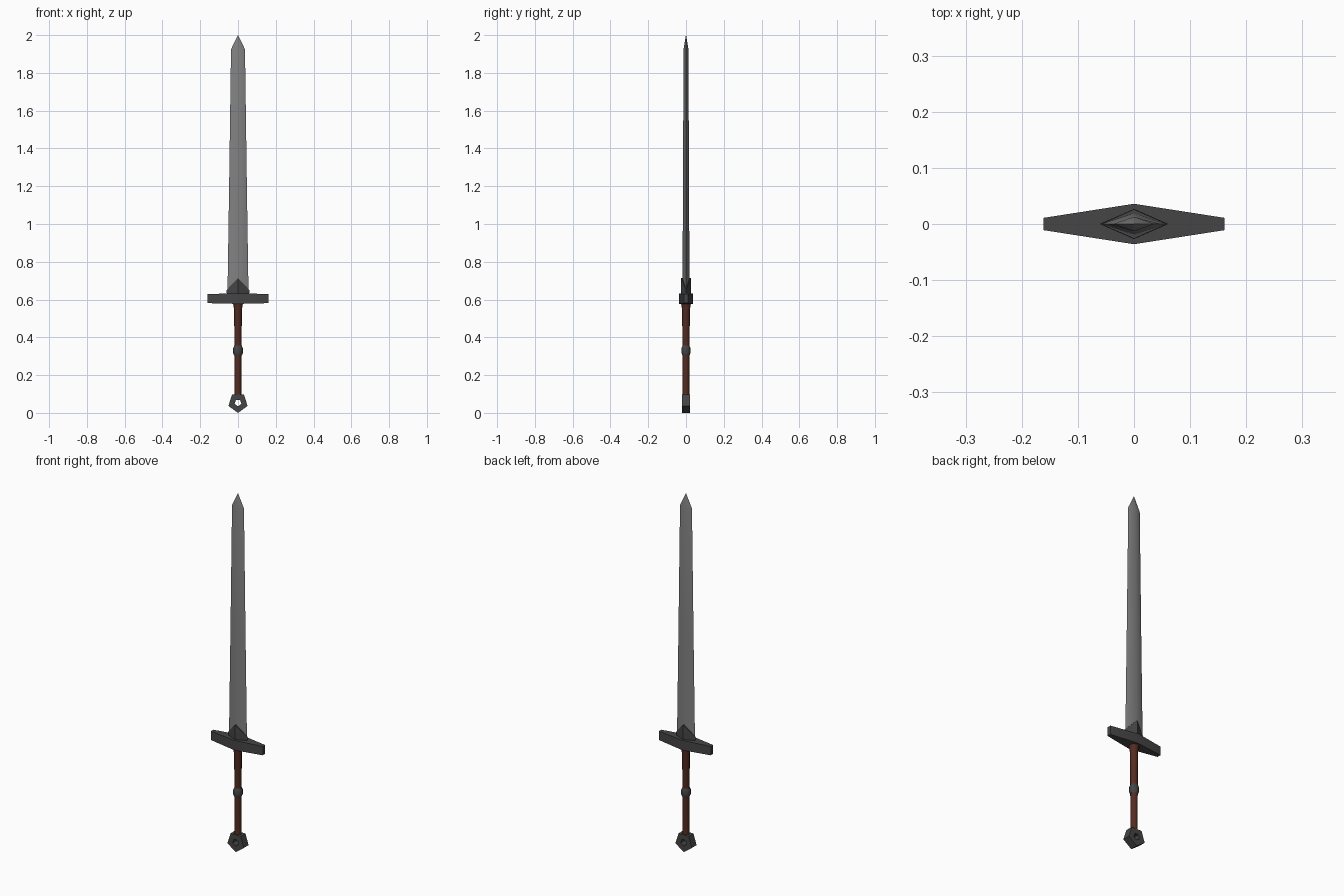
import bpy, bmesh, math

if "Cube" in bpy.data.objects:
    bpy.data.objects.remove(bpy.data.objects["Cube"])

def material(name, rgb):
    m = bpy.data.materials.new(name)
    m.diffuse_color = (*rgb, 1)
    m.use_nodes = True
    m.node_tree.nodes["Principled BSDF"].inputs["Base Color"].default_value = m.diffuse_color
    return m

STEEL = material("steel", (0.22, 0.22, 0.22))
IRON = material("dark iron", (0.06, 0.06, 0.06))
LEATHER = material("brown leather", (0.09, 0.025, 0.015))

def finish(name, bm, mat, angle=40):
    bmesh.ops.remove_doubles(bm, verts=bm.verts, dist=1e-5)
    bmesh.ops.recalc_face_normals(bm, faces=bm.faces)
    me = bpy.data.meshes.new(name)
    bm.to_mesh(me)
    bm.free()
    me.materials.append(mat)
    ob = bpy.data.objects.new(name, me)
    bpy.context.collection.objects.link(ob)
    bpy.ops.object.select_all(action='DESELECT')
    ob.select_set(True)
    bpy.context.view_layer.objects.active = ob
    bpy.ops.object.shade_smooth_by_angle(angle=math.radians(angle))
    return ob

def loft(name, rings, mat, closed=False, angle=40):
    """Skin a list of point rings; closed joins the last ring to the first."""
    bm = bmesh.new()
    vs = [[bm.verts.new(p) for p in r] for r in rings]
    pairs = list(zip(vs, vs[1:])) + ([(vs[-1], vs[0])] if closed else [])
    n = len(vs[0])
    for a, b in pairs:
        for i in range(n):
            j = (i + 1) % n
            bm.faces.new((a[i], a[j], b[j], b[i]))
    if not closed:
        bm.faces.new(vs[0])
        bm.faces.new(vs[-1])
    return finish(name, bm, mat, angle)

def ring(n, z, rx, ry, rise=0):
    """Horizontal n-gon; rise lifts the points towards the middle line x = 0."""
    out = []
    for i in range(n):
        a = 2 * math.pi * i / n
        out.append((rx * math.cos(a), ry * math.sin(a), z + rise * (1 - abs(math.cos(a)))))
    return out

# blade: tapered diamond section with a short point
loft("blade", [ring(4, z, rx, ry) for z, rx, ry in
               [(0.61, 0.056, 0.019), (1.2, 0.047, 0.016), (1.925, 0.037, 0.013),
                (2.0, 0.0006, 0.0006)]], STEEL)

# collar: diamond with a peaked top around the blade root
loft("blade_collar", [ring(4, 0.62, 0.057, 0.025), ring(4, 0.645, 0.061, 0.027),
                      ring(4, 0.652, 0.059, 0.026, 0.062)], IRON)

# crossguard: bar swelling to the middle
loft("crossguard", [[(x, -y, b), (x, y, b), (x, y, t), (x, -y, t)] for x, y, b, t in
                    [(-0.161, 0.011, 0.581, 0.63), (0, 0.036, 0.577, 0.632),
                     (0.161, 0.011, 0.581, 0.63)]], IRON)

# grip, flared under the guard
loft("grip", [ring(8, z, r, r) for z, r in
              [(0.085, 0.018), (0.455, 0.019), (0.465, 0.0205), (0.545, 0.0205),
               (0.578, 0.026)]], LEATHER, angle=50)

# band around the grip
loft("grip_band", [ring(8, z, r, r * 0.92) for z, r in
                   [(0.304, 0.02), (0.316, 0.0255), (0.343, 0.0255), (0.356, 0.02)]],
     IRON, angle=50)

# pommel: five-sided ring pointing down
R, r, D = 0.0535, 0.019, 0.021
sections = []
for i in range(5):
    a = -math.pi / 2 + 2 * math.pi * i / 5
    c, s = math.cos(a), math.sin(a)
    sections.append([(k * c, y, R + k * s) for k, y in ((R, -D), (R, D), (r, D), (r, -D))])
loft("pommel_ring", sections, IRON, closed=True)
